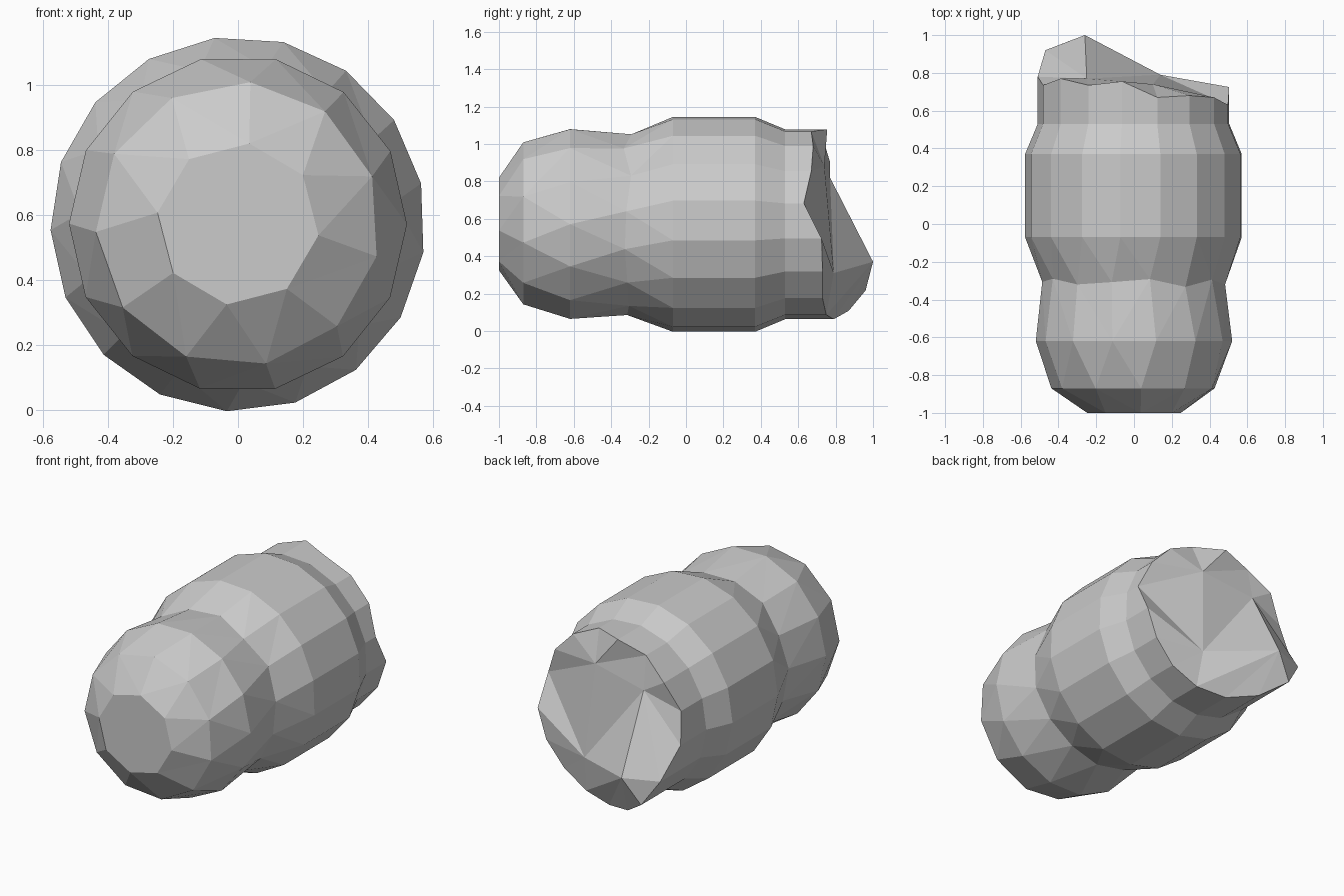
import bpy, bmesh, math, random

if "Cube" in bpy.data.objects:
    bpy.data.objects.remove(bpy.data.objects["Cube"])
random.seed(4)
CZ = 0.572
bm = bmesh.new()


def ring(y, r, n, start, wobble=0.0):
    """Ring of vertices around the y axis; y is a number or a list."""
    out = []
    for k in range(n):
        a = math.radians(start + 360 * k / n)
        yy = y[k] if isinstance(y, list) else y + random.uniform(-wobble, wobble)
        out.append(bm.verts.new((r * math.cos(a), yy, CZ + r * math.sin(a))))
    return out


def angles(loop):
    """Rotate a loop to start at its smallest angle."""
    ang = lambda v: math.atan2(v.co.z - CZ, v.co.x) % math.tau
    loop = sorted(loop, key=ang)
    return loop, [ang(v) for v in loop]


def stitch(front, back):
    """Join two rings of different counts with triangles, ordered by angle."""
    A, aa = angles(front)
    B, ba = angles(back)
    n, m = len(A), len(B)
    aa += [aa[0] + math.tau]
    ba += [ba[0] + math.tau]
    i = j = 0
    while i < n or j < m:
        if j == m or (i < n and aa[i + 1] <= ba[j + 1]):
            bm.faces.new((A[i], A[(i + 1) % n], B[j % m]))
            i += 1
        else:
            bm.faces.new((A[i % n], B[(j + 1) % m], B[j]))
            j += 1


# Broken rim: y of each vertex, counter-clockwise from the top
rim_y = [.67, .755, .735, .77, .735, .78, .92, .96, .87,
         .79, .75, .73, .73, .725, .63, .67, .68]

# Rounded nose, pinched waist, thick barrel, stepped back
rings = [
    ring(-1.0, 0.25, 8, 82),
    ring(-0.87, 0.438, 11, 85),
    ring(-0.62, 0.52, 14, 77),
    ring(-0.31, 0.487, 15, 80, 0.025),
    ring(-0.07, 0.577, 17, 76),
    ring(0.37, 0.577, 17, 76),
    ring(0.53, 0.51, 17, 76),
    ring(rim_y, 0.51, 17, 76),
]
for f, b in zip(rings, rings[1:]):
    stitch(f, b)
bm.faces.new(rings[0])

# Jagged fracture surface closing the back
spike, low, top, left = inner = [bm.verts.new(p) for p in (
    (-0.26, 1.0, 0.37), (0.14, 0.79, 0.31), (0.10, 0.74, 0.88), (-0.25, 0.77, 0.82))]
stitch(rings[-1], inner)
bm.faces.new((spike, low, left))
bm.faces.new((low, top, left))

bmesh.ops.recalc_face_normals(bm, faces=bm.faces)
mesh = bpy.data.meshes.new("broken_stub")
bm.to_mesh(mesh)
bm.free()
obj = bpy.data.objects.new("broken_stub", mesh)
bpy.context.collection.objects.link(obj)
